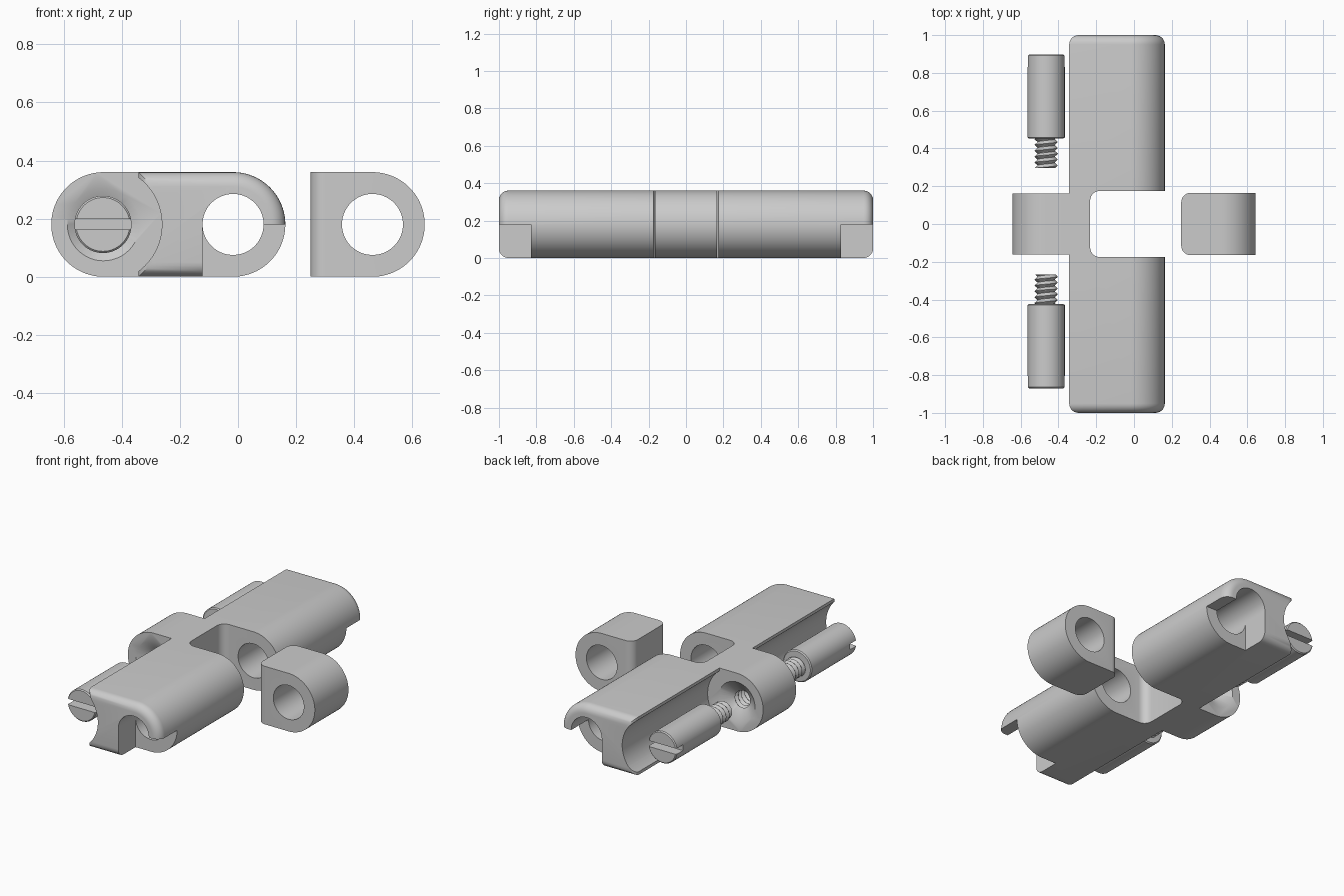
import bpy, bmesh, math

if "Cube" in bpy.data.objects:
    bpy.data.objects.remove(bpy.data.objects["Cube"])

H = 0.36           # overall height
R = H / 2          # radius of the rounded ends
ZC = R             # height of every axis
PITCH = 0.031      # screw thread pitch


def finish(bm, name):
    bmesh.ops.recalc_face_normals(bm, faces=bm.faces[:])
    me = bpy.data.meshes.new(name)
    bm.to_mesh(me)
    bm.free()
    ob = bpy.data.objects.new(name, me)
    bpy.context.collection.objects.link(ob)
    return ob


def prism(name, pts, y0, y1, pick=None, width=0.05):
    """Extrude an x-z outline along y; round the edges chosen by pick."""
    bm = bmesh.new()
    f = bm.faces.new([bm.verts.new((x, y0, z)) for x, z in pts])
    ext = bmesh.ops.extrude_face_region(bm, geom=[f])["geom"]
    bmesh.ops.translate(bm, vec=(0, y1 - y0, 0),
                        verts=[v for v in ext if isinstance(v, bmesh.types.BMVert)])
    if pick:
        edges = [e for e in bm.edges if pick(e.verts[0].co, e.verts[1].co)]
        bmesh.ops.bevel(bm, geom=edges, offset=width, segments=7,
                        profile=0.5, affect='EDGES', clamp_overlap=False)
    return finish(bm, name)


def circle(cx, r, n=96):
    return [(cx + r * math.cos(2 * math.pi * i / n), ZC + r * math.sin(2 * math.pi * i / n))
            for i in range(n)]


def d_shape(flat, cx, n=48):
    """Flat at x = flat, half-round end about cx on the other side."""
    s = 1 if cx > flat else -1
    arc = [(cx + s * R * math.cos(a), ZC + R * math.sin(a))
           for a in (-math.pi / 2 + math.pi * i / n for i in range(n + 1))]
    return [(flat, 0)] + arc + [(flat, H)]


def rect(x0, x1, z0, z1):
    return [(x0, z0), (x1, z0), (x1, z1), (x0, z1)]


def revolve(name, cx, rows, n=48):
    """Rings along y; each row is (y, radius function of angle)."""
    bm = bmesh.new()
    rings = []
    for y, rad in rows:
        ring = []
        for k in range(n):
            a = 2 * math.pi * k / n
            r = rad(a)
            ring.append(bm.verts.new((cx + r * math.cos(a), y, ZC + r * math.sin(a))))
        rings.append(ring)
    for p, q in zip(rings, rings[1:]):
        for k in range(n):
            j = (k + 1) % n
            bm.faces.new((p[k], p[j], q[j], q[k]))
    bm.faces.new(rings[0])
    bm.faces.new(rings[-1])
    return finish(bm, name)


def plain(y, r):
    return (y, lambda a: r)


def thread(y0, y1, r_min, r_max):
    steps = round(abs(y1 - y0) / PITCH * 12)
    rows = []
    for i in range(steps + 1):
        y = y0 + (y1 - y0) * i / steps
        rows.append((y, lambda a, y=y: r_min + (r_max - r_min) *
                     abs(2 * ((y / PITCH + a / (2 * math.pi)) % 1) - 1)))
    return rows


def boolean(ob, tool, op='DIFFERENCE'):
    tool.hide_render = True
    m = ob.modifiers.new("bool", 'BOOLEAN')
    m.operation, m.solver, m.object = op, 'EXACT', tool
    bpy.context.view_layer.objects.active = ob
    bpy.ops.object.modifier_apply(modifier=m.name)
    bpy.data.objects.remove(tool, do_unlink=True)


def smooth(ob):
    bpy.ops.object.select_all(action='DESELECT')
    ob.select_set(True)
    bpy.context.view_layer.objects.active = ob
    bpy.ops.object.shade_smooth_by_angle(angle=math.radians(35))


BODY_X, LUG_X, BLOCK_X = -0.017, -0.463, 0.463

# hinge body: long rounded bar with softened ends
body = prism("hinge_body", d_shape(-0.343, BODY_X), -1, 1,
             lambda a, b: abs(a.y - b.y) < 1e-5 and abs(abs(a.y) - 1) < 1e-5)
# concave channel along the back
boolean(body, prism("channel_cutter", circle(LUG_X, 0.201), -1.1, 1.1))
# central knuckle gap with rounded inner corners
boolean(body, prism("gap_cutter", rect(-0.232, 0.4, -0.1, 0.5), -0.175, 0.175,
                    lambda a, b: abs(a.z - b.z) > 0.1 and a.x < 0))
# lug behind the gap
boolean(body, prism("lug", d_shape(-0.245, LUG_X), -0.162, 0.162), 'UNION')
# pin bore
boolean(body, prism("bore_cutter", circle(BODY_X, 0.105), -1.1, 1.1))
# open hooks at both ends
for s in (-1, 1):
    y0, y1 = sorted((s * 0.83, s * 1.1))
    boolean(body, prism("hook_cutter", rect(-0.122, 0.4, -0.1, ZC), y0, y1))
# countersunk threaded hole through the lug
rows = [plain(-0.17, 0.136)] + thread(-0.115, 0.115, 0.049, 0.064) + [plain(0.17, 0.136)]
boolean(body, revolve("lug_hole_cutter", LUG_X, rows))
smooth(body)

# separate knuckle block
block = prism("knuckle_block", d_shape(0.25, BLOCK_X), -0.165, 0.165,
              lambda a, b: abs(a.z - b.z) > 0.3)
boolean(block, prism("bore_cutter", circle(BLOCK_X, 0.105), -0.4, 0.4))
smooth(block)

# two slotted screws facing the lug
for side, s, tip, neck, end in (("front", -1, 0.268, 0.423, 0.87),
                                ("back", 1, 0.297, 0.452, 0.897)):
    rows = thread(s * tip, s * neck, 0.045, 0.062)
    rows += [plain(s * (neck + 0.001), 0.092), plain(s * (neck + 0.007), 0.0985),
             plain(s * (end - 0.006), 0.0985), plain(s * end, 0.0925)]
    screw = revolve(side + "_screw", LUG_X - 0.002, rows, 64)
    y0, y1 = sorted((s * (end - 0.065), s * (end + 0.1)))
    boolean(screw, prism("slot_cutter", rect(-0.7, -0.2, ZC - 0.018, ZC + 0.018), y0, y1))
    smooth(screw)
